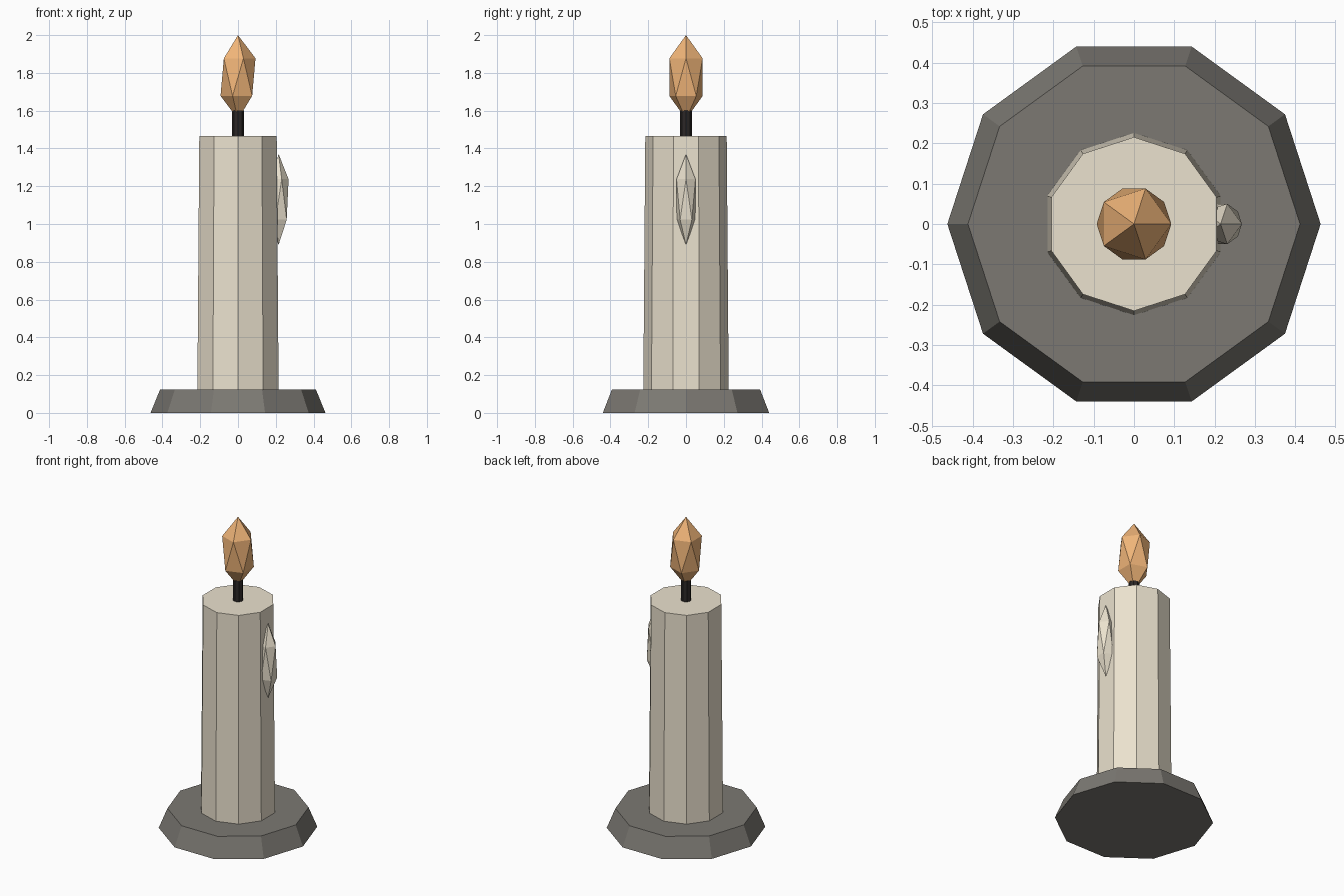
import bpy
import math

if "Cube" in bpy.data.objects:
    bpy.data.objects.remove(bpy.data.objects["Cube"])


def finish(name, color):
    obj = bpy.context.object
    obj.name = name
    mat = bpy.data.materials.get(color[0]) or bpy.data.materials.new(color[0])
    mat.diffuse_color = (*color[1], 1)
    mat.use_nodes = True
    mat.node_tree.nodes["Principled BSDF"].inputs["Base Color"].default_value = mat.diffuse_color
    obj.data.materials.append(mat)
    return obj


def tapered(name, sides, r_low, r_high, z_low, z_high, turn, color):
    bpy.ops.mesh.primitive_cone_add(
        vertices=sides, radius1=r_low, radius2=r_high, depth=z_high - z_low,
        location=(0, 0, (z_low + z_high) / 2), rotation=(0, 0, math.radians(turn)))
    return finish(name, color)


def gem(name, x, z, radius, half_height, color):
    bpy.ops.mesh.primitive_ico_sphere_add(subdivisions=1, radius=1, location=(x, 0, z))
    bpy.context.object.scale = (radius, radius, half_height)
    return finish(name, color)


IRON = ("iron", (0.20, 0.19, 0.17))
WAX = ("wax", (0.83, 0.76, 0.62))
CHAR = ("char", (0.025, 0.021, 0.02))
FIRE = ("fire", (0.87, 0.46, 0.19))

# Ten-sided holder and candle body
tapered("holder_base", 10, 0.463, 0.412, 0.0, 0.125, 18, IRON)
tapered("candle_body", 10, 0.226, 0.2155, 0.125, 1.465, 0, WAX)

# Wick and faceted flame
tapered("wick", 8, 0.031, 0.031, 1.465, 1.6, 0, CHAR)
gem("flame", 0, 1.7775, 0.1035, 0.2225, FIRE)

# Wax drip half sunk in the right side
gem("wax_drip", 0.215, 1.13, 0.059, 0.24, WAX)
